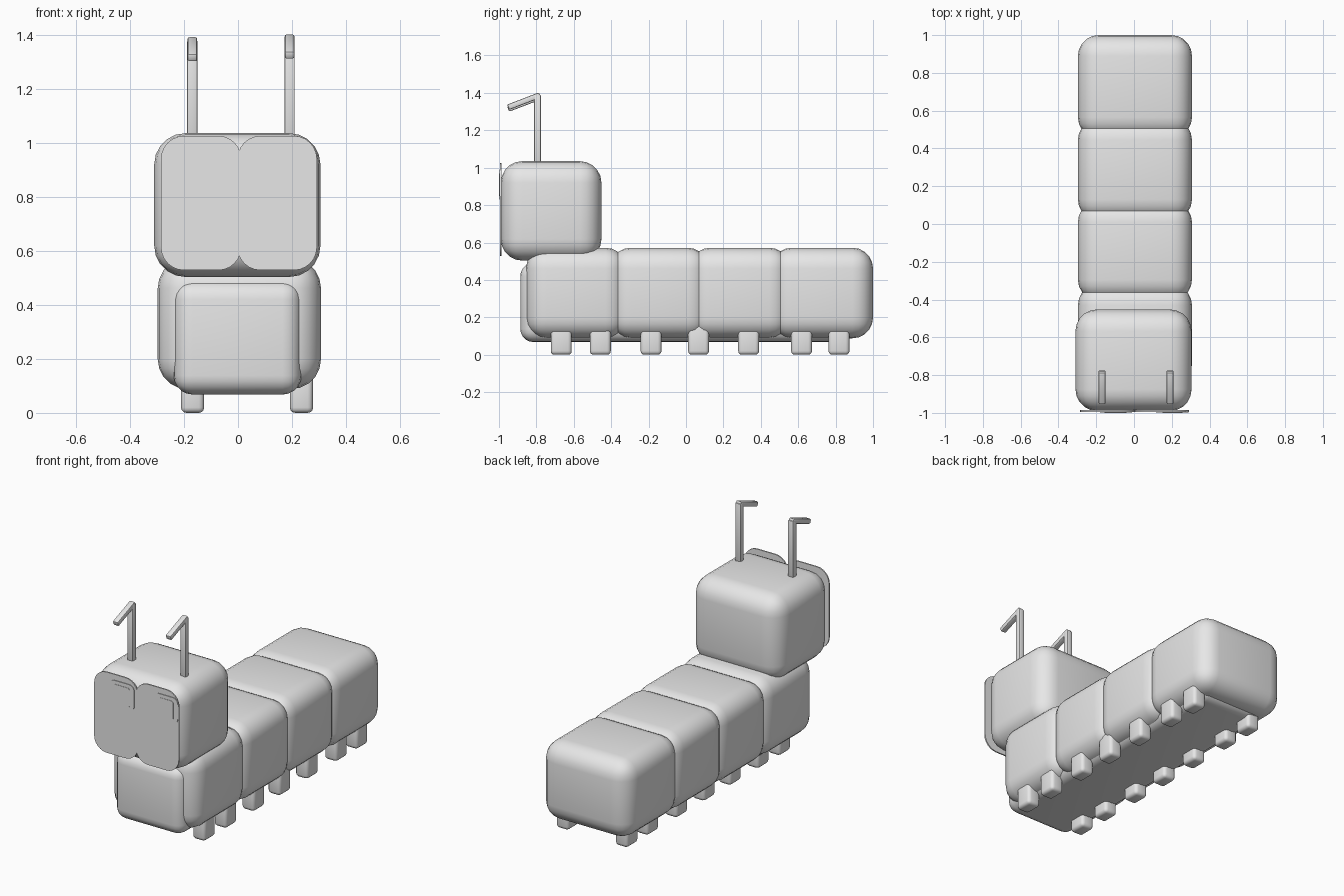
import bpy, bmesh, math
from mathutils import Matrix, Vector

cube = bpy.data.objects.get("Cube")
if cube:
    bpy.data.objects.remove(cube, do_unlink=True)

GREY = (0.8, 0.8, 0.8, 1.0)
grey = bpy.data.materials.new("light grey")
grey.use_nodes = True
grey.diffuse_color = GREY
grey.node_tree.nodes["Principled BSDF"].inputs["Base Color"].default_value = GREY


def finish(name, bm):
    """Turn a bmesh into a smooth-shaded object."""
    bmesh.ops.recalc_face_normals(bm, faces=bm.faces)
    mesh = bpy.data.meshes.new(name)
    bm.to_mesh(mesh)
    bm.free()
    mesh.materials.append(grey)
    obj = bpy.data.objects.new(name, mesh)
    bpy.context.collection.objects.link(obj)
    bpy.ops.object.select_all(action='DESELECT')
    obj.select_set(True)
    bpy.context.view_layer.objects.active = obj
    bpy.ops.object.shade_smooth_by_angle(angle=math.radians(35))
    return obj


def rounded_box(name, x, y, z, radius, segments=5, tilt=0.0):
    """Box spanning the given (min, max) ranges with rounded edges."""
    low, high = Vector((x[0], y[0], z[0])), Vector((x[1], y[1], z[1]))
    bm = bmesh.new()
    bmesh.ops.create_cube(bm, size=1, matrix=Matrix.Diagonal((*(high - low), 1)))
    bmesh.ops.bevel(bm, geom=bm.edges[:], offset=radius, segments=segments,
                    profile=0.5, affect='EDGES')
    place = Matrix.Translation((low + high) / 2) @ Matrix.Rotation(tilt, 4, 'X')
    bmesh.ops.transform(bm, matrix=place, verts=bm.verts)
    return finish(name, bm)


def rounded_plate(name, x, y, z, radius):
    """Thin upright plate with rounded corners."""
    bm = bmesh.new()
    size = (x[1] - x[0], y[1] - y[0], z[1] - z[0], 1)
    mid = ((x[0] + x[1]) / 2, (y[0] + y[1]) / 2, (z[0] + z[1]) / 2)
    bmesh.ops.create_cube(bm, size=1, matrix=Matrix.Translation(mid) @ Matrix.Diagonal(size))
    corners = [e for e in bm.edges
               if abs(e.verts[0].co.y - e.verts[1].co.y) > size[1] / 2]
    bmesh.ops.bevel(bm, geom=corners, offset=radius, segments=6,
                    profile=0.5, affect='EDGES')
    return finish(name, bm)


# Body: four overlapping segments and a long belly beneath them
WIDTH = (-0.297, 0.307)
spans = [(-0.855, -0.32), (-0.405, 0.12), (0.02, 0.555), (0.455, 1.0)]
for i, span in enumerate(spans):
    rounded_box(f"body_segment_{i + 1}", WIDTH, span, (0.088, 0.572), 0.11)
rounded_box("belly", (-0.238, 0.235), (-0.886, 0.9), (0.068, 0.49), 0.07)

# Legs: seven pairs
for i, y in enumerate((-0.667, -0.458, -0.187, 0.067, 0.335, 0.618, 0.818)):
    for side, x in (("right", -0.168), ("left", 0.235)):
        rounded_box(f"{side}_leg_{i + 1}", (x - 0.043, x + 0.043),
                    (y - 0.056, y + 0.056), (0.0, 0.16), 0.02, 3)

# Head
rounded_box("head", (-0.31, 0.305), (-0.99, -0.452), (0.503, 1.035), 0.115)

# Face: two plates meeting in the middle, each with an eye and pupil
faces = {
    "right": ((-0.285, 0.012), (-0.18, -0.01), (-0.155, -0.04)),
    "left": ((-0.002, 0.292), (0.117, 0.288), (0.15, 0.258)),
}
for side, (plate_x, eye_x, pupil_x) in faces.items():
    rounded_plate(f"{side}_face_plate", plate_x, (-0.994, -0.986), (0.528, 1.025), 0.085)
    rounded_plate(f"{side}_eye", eye_x, (-0.998, -0.993), (0.83, 0.99), 0.035)
    rounded_plate(f"{side}_pupil", pupil_x, (-1.0, -0.997), (0.848, 0.968), 0.015)

# Antennae: upright stalk with a drooping tip
for side, x, top in (("right", -0.169, 1.385), ("left", 0.191, 1.395)):
    rounded_box(f"{side}_antenna_stalk", (x - 0.019, x + 0.019),
                (-0.812, -0.776), (1.0, top - 0.005), 0.006, 2)
    rounded_box(f"{side}_antenna_tip", (x - 0.018, x + 0.018),
                (-0.957, -0.775), (top - 0.054, top - 0.024), 0.007, 2,
                tilt=math.radians(21))
